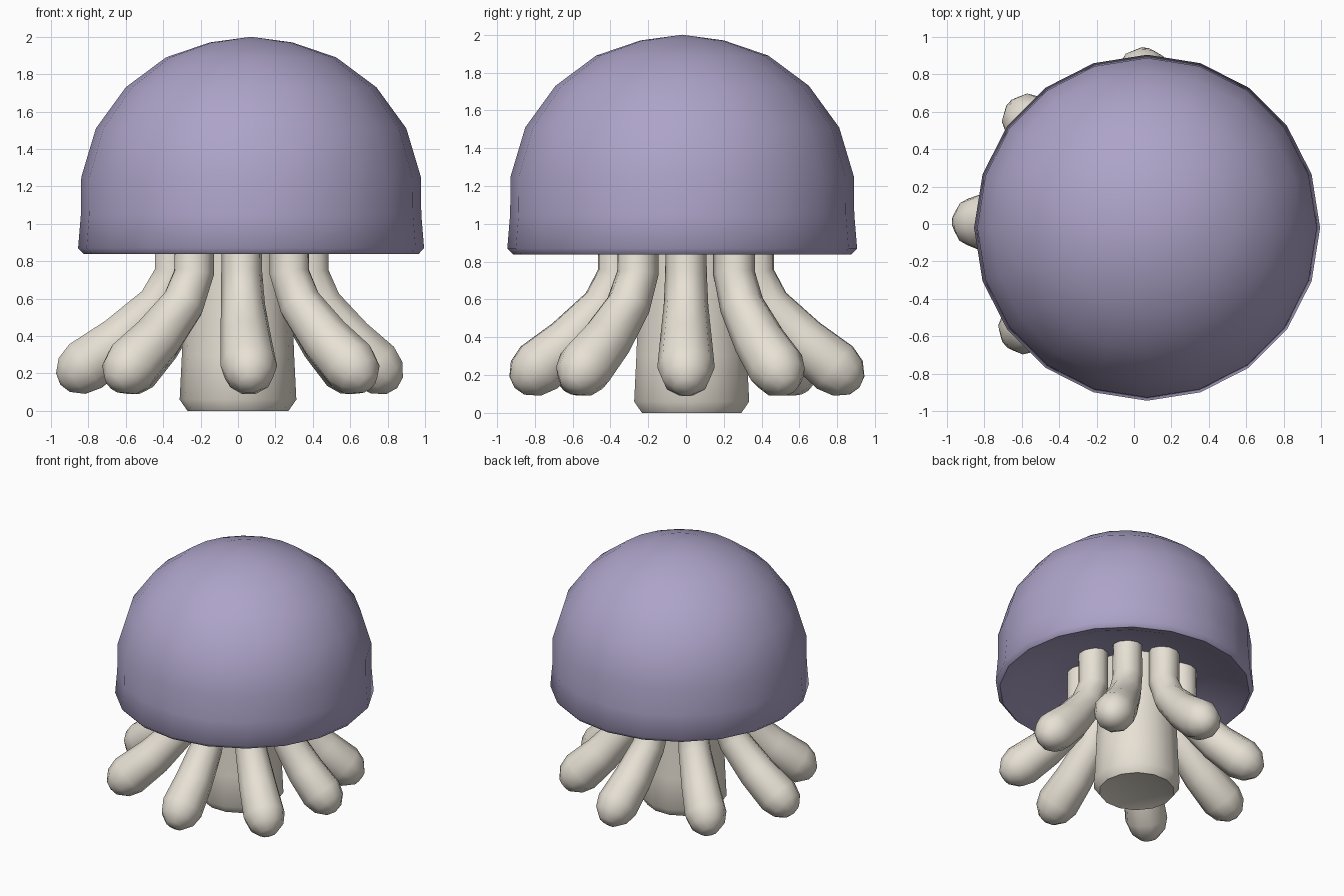
import bpy, bmesh
from math import sin, cos, pi, radians
from mathutils import Vector

if "Cube" in bpy.data.objects:
    bpy.data.objects.remove(bpy.data.objects["Cube"])


def material(name, rgb):
    m = bpy.data.materials.new(name)
    m.diffuse_color = (*rgb, 1)
    m.use_nodes = True
    m.node_tree.nodes["Principled BSDF"].inputs["Base Color"].default_value = m.diffuse_color
    return m


PURPLE = material("purple", (0.42, 0.37, 0.58))
CREAM = material("cream", (0.80, 0.75, 0.66))


def loft(name, rings, mat, angle):
    """Skin a list of rings; a single-point ring closes an end."""
    bm = bmesh.new()
    loops = [[bm.verts.new(p) for p in ring] for ring in rings]
    for a, b in zip(loops, loops[1:]):
        n = max(len(a), len(b))
        for i in range(n):
            j = (i + 1) % n
            if len(a) == 1:
                bm.faces.new((a[0], b[i], b[j]))
            elif len(b) == 1:
                bm.faces.new((a[i], a[j], b[0]))
            else:
                bm.faces.new((a[i], a[j], b[j], b[i]))
    bmesh.ops.recalc_face_normals(bm, faces=bm.faces)
    me = bpy.data.meshes.new(name)
    bm.to_mesh(me)
    bm.free()
    me.materials.append(mat)
    ob = bpy.data.objects.new(name, me)
    bpy.context.collection.objects.link(ob)
    bpy.ops.object.select_all(action='DESELECT')
    ob.select_set(True)
    bpy.context.view_layer.objects.active = ob
    bpy.ops.object.shade_smooth_by_angle(angle=radians(angle))
    return ob


def lathe(name, profile, sides, centre, mat, angle):
    cx, cy = centre
    rings = []
    for r, z in profile:
        n = sides if r > 0 else 1
        rings.append([(cx + r * cos(2 * pi * i / n), cy + r * sin(2 * pi * i / n), z)
                      for i in range(n)])
    return loft(name, rings, mat, angle)


# Dome with a shallow hollow underside
lathe("dome", [(0, 2.0), (0.22, 1.97), (0.455, 1.89), (0.67, 1.73), (0.83, 1.51),
               (0.908, 1.25), (0.91, 1.05), (0.925, 0.87), (0.895, 0.838),
               (0.80, 0.87), (0.60, 0.96), (0.35, 1.0), (0, 1.01)],
      20, (0.07, -0.02), PURPLE, 50)

# Central stem with a slightly hollow foot
lathe("stem", [(0, 0.03), (0.20, 0.02), (0.27, 0.0), (0.312, 0.06), (0.30, 0.30),
               (0.285, 0.70), (0.28, 1.03)],
      14, (0, 0.03), CREAM, 50)


# Tentacles: hang straight down, then kick outwards to a fat round tip
def tentacle(name, base, tip):
    out = Vector((tip[0] - base[0], tip[1] - base[1], 0))
    reach = out.length
    out.normalize()
    side = Vector((-out.y, out.x, 0))
    start = Vector((base[0], base[1], 0))
    # fraction of reach, height, radius
    pts = [(0, 1.03, 0.108), (0.0, 0.74, 0.11), (0.17, 0.57, 0.118),
           (0.57, 0.38, 0.138), (0.95, 0.24, 0.152)]
    path = [(start + out * (reach * f) + Vector((0, 0, z)), r) for f, z, r in pts]
    end_dir = (path[-1][0] - path[-2][0]).normalized()
    tip_centre = path[-1][0]
    path += [(tip_centre + end_dir * 0.09, 0.125), (tip_centre + end_dir * 0.15, 0.065)]
    rings = []
    for i, (p, r) in enumerate(path):
        a = path[max(i - 1, 0)][0]
        b = path[min(i + 1, len(path) - 1)][0]
        t = (b - a).normalized()
        up = t.cross(side)
        rings.append([p + side * (r * cos(2 * pi * k / 10)) + up * (r * sin(2 * pi * k / 10))
                      for k in range(10)])
    rings.append([tip_centre + end_dir * 0.168])
    loft(name, rings, CREAM, 60)


tips = [("right", 0.75, 0.0), ("back_right", 0.60, 0.49), ("back", 0.05, 0.81),
        ("back_left", -0.57, 0.56), ("left", -0.84, 0.01), ("front_left", -0.59, -0.56),
        ("front", 0.06, -0.80), ("front_right", 0.62, -0.55)]
for i, (label, x, y) in enumerate(tips):
    a = i * pi / 4
    tentacle("tentacle_" + label, (0.02 + 0.36 * cos(a), 0.36 * sin(a)), (x, y))
